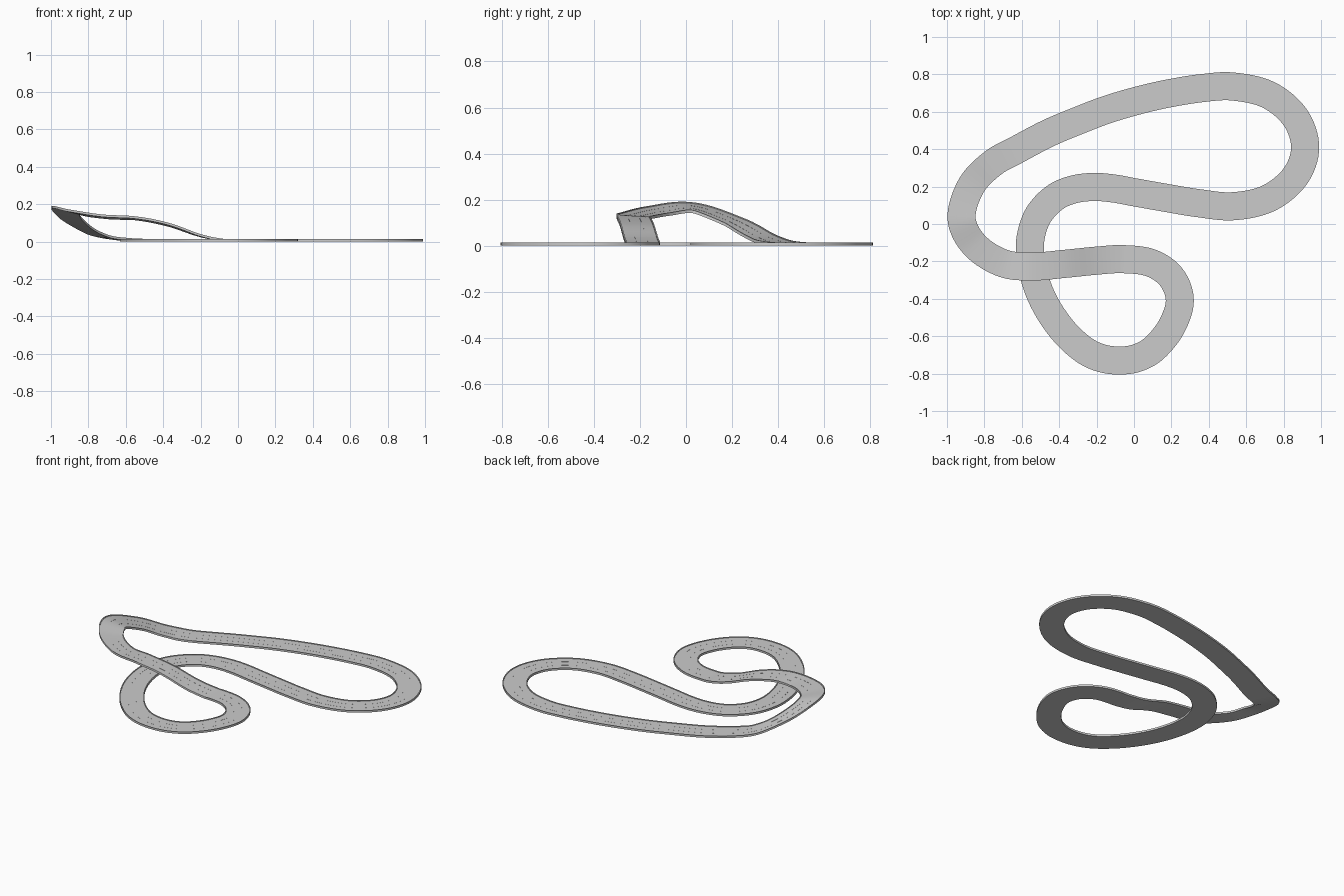
import bpy, bmesh
from mathutils import Vector

if "Cube" in bpy.data.objects:
    bpy.data.objects.remove(bpy.data.objects["Cube"])

# Centreline of the circuit: x, y, height of the underside, banking (rise of the left edge)
FLAT_NORTH = [(-.455, .487), (-.28, .56), (-.14, .613), (.02, .66), (.18, .697),
              (.36, .726), (.53, .735), (.72, .69), (.862, .57), (.915, .41),
              (.862, .255), (.72, .138), (.53, .095), (.34, .112), (.17, .14),
              (0, .17), (-.11, .19), (-.22, .198), (-.33, .183), (-.428, .138),
              (-.513, .045), (-.553, -.075), (-.552, -.19), (-.525, -.31),
              (-.482, -.415), (-.425, -.51), (-.355, -.597), (-.265, -.675),
              (-.175, -.717), (-.075, -.73), (.02, -.715), (.11, -.663),
              (.2, -.55), (.245, -.41), (.2, -.285), (.09, -.208), (-.06, -.188)]
BRIDGE = [(-.2, -.196, .025, 0), (-.37, -.213, .083, .002), (-.54, -.227, .117, .004),
          (-.70, -.210, .125, .007), (-.85, -.115, .145, .014), (-.922, .03, .158, .018),
          (-.87, .205, .098, .012), (-.755, .325, .033, .004), (-.63, .395, .008, .001)]
POINTS = [Vector(p) for p in BRIDGE] + [Vector((x, y, 0, 0)) for x, y in FLAT_NORTH]
HALF = .075
STEPS = 8


def catmull(p0, p1, p2, p3, t):
    return .5 * (2 * p1 + (p2 - p0) * t + (2 * p0 - 5 * p1 + 4 * p2 - p3) * t ** 2
                 + (3 * p1 - p0 - 3 * p2 + p3) * t ** 3)


def sample_path():
    n = len(POINTS)
    return [catmull(*(POINTS[(i + k) % n] for k in (-1, 0, 1, 2)), s / STEPS)
            for i in range(n) for s in range(STEPS)]


PATH = sample_path()


def sweep(name, profile):
    """Sweep a closed profile of (offset to the left, height) along the circuit."""
    bm = bmesh.new()
    rings, n = [], len(PATH)
    for i, p in enumerate(PATH):
        d = PATH[(i + 1) % n] - PATH[i - 1]
        left = Vector((-d.y, d.x)).normalized()
        rings.append([bm.verts.new((p.x + left.x * u, p.y + left.y * u,
                                    max(p.z, 0) + h + p.w * u / HALF))
                      for u, h in profile])
    m = len(profile)
    for i in range(n):
        a, b = rings[i], rings[(i + 1) % n]
        for j in range(m):
            k = (j + 1) % m
            bm.faces.new((a[j], a[k], b[k], b[j]))
    bmesh.ops.recalc_face_normals(bm, faces=bm.faces)
    mesh = bpy.data.meshes.new(name)
    bm.to_mesh(mesh)
    bm.free()
    ob = bpy.data.objects.new(name, mesh)
    bpy.context.collection.objects.link(ob)
    bpy.context.view_layer.objects.active = ob
    ob.select_set(True)
    bpy.ops.object.shade_smooth_by_angle()
    ob.select_set(False)


def box(u0, u1, h0, h1):
    return [(u0, h0), (u1, h0), (u1, h1), (u0, h1)]


# Road deck
sweep("road_deck", box(-.069, .069, 0, .009))
# Low kerbs on both edges
sweep("left_kerb", box(.069, HALF, 0, .013))
sweep("right_kerb", box(-HALF, -.069, 0, .013))
# Thin lane lines
for side, u in (("left", .025), ("right", -.025)):
    sweep(side + "_lane_line", box(u - .001, u + .001, .0085, .0093))
